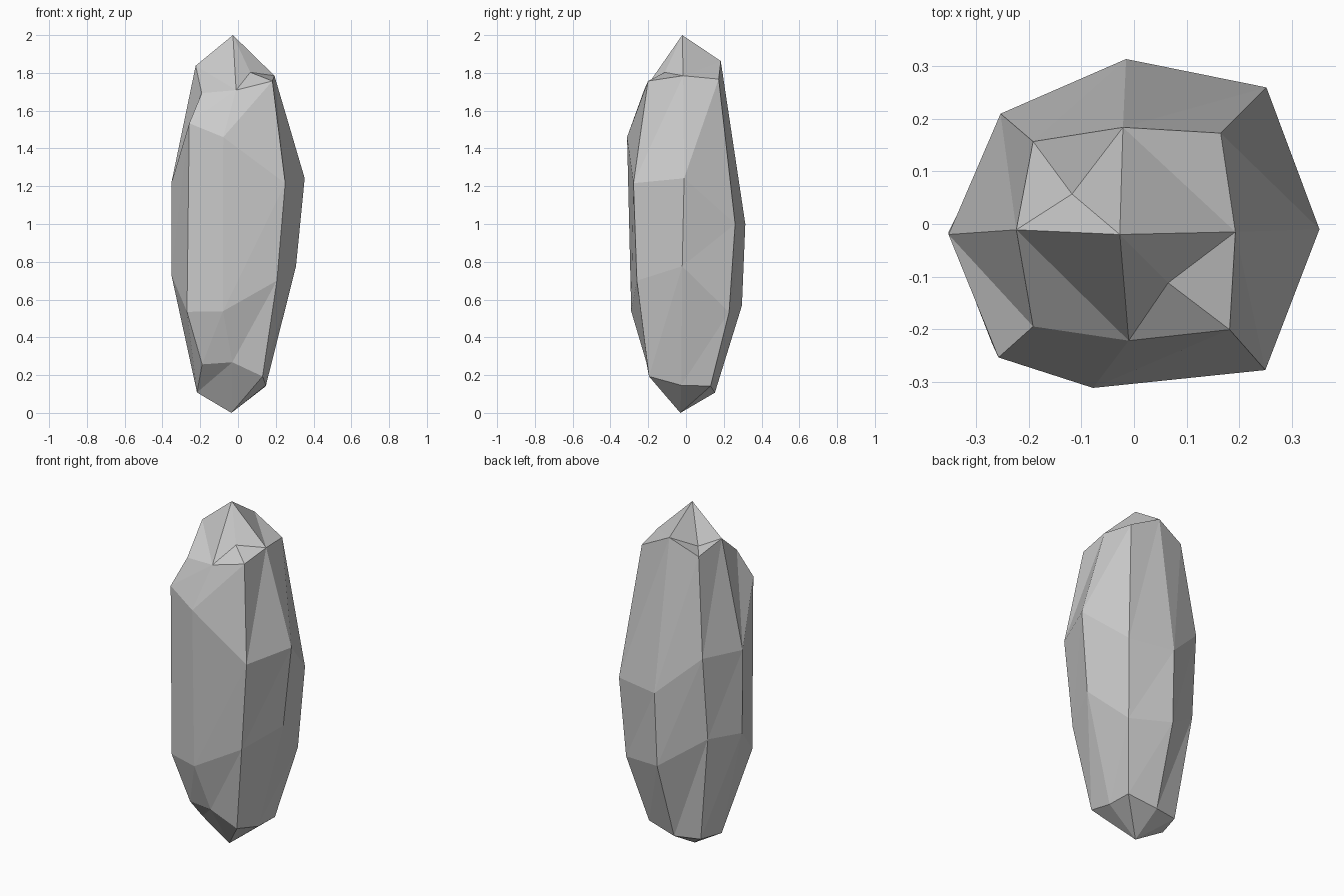
import bpy, bmesh

if "Cube" in bpy.data.objects:
    bpy.data.objects.remove(bpy.data.objects["Cube"])

# Cross-section rings, counter-clockwise from above:
# front, front right, right, back right, back, back left, left, front left
top = [(-.01, -.222, 1.709), (.182, -.201, 1.757), (.193, -.015, 1.785), (.165, .173, 1.767),
       (-.021, .184, 1.863), (-.192, .157, 1.786), (-.224, -.011, 1.838), (-.192, -.195, 1.693)]
upper = [(-.078, -.312, 1.46), (.25, -.278, 1.216), (.353, -.01, 1.242), (.252, .26, 1.0),
         (-.015, .314, 1.0), (-.254, .21, 1.225), (-.353, -.02, 1.216), (-.258, -.254, 1.533)]
lower = [(-.08, -.29, .538), (.206, -.26, .70), (.307, -.02, .776), (.228, .228, .533),
         (-.02, .296, .568), (-.26, .17, .74), (-.353, -.015, .732), (-.27, -.228, .535)]
bottom = [(-.03, -.21, .268), (.13, -.196, .193), (.148, -.025, .146), (.148, .13, .142),
          (-.03, .153, .107), (-.18, .12, .115), (-.217, -.02, .108), (-.19, -.171, .257)]

bm = bmesh.new()
rings = [[bm.verts.new(p) for p in ring] for ring in (top, upper, lower, bottom)]

# Triangulated side walls
for a, b in zip(rings, rings[1:]):
    for i in range(8):
        j = (i + 1) % 8
        bm.faces.new((a[i], b[i], a[j]))
        bm.faces.new((a[j], b[i], b[j]))


def fan(center, loop):
    """Triangles from a centre to each segment of an open strip."""
    for p, q in zip(loop, loop[1:]):
        bm.faces.new((center, p, q))


# Pointed crown: four chipped quarters around the tip
tip = bm.verts.new((-.027, -.02, 2.0))
t = rings[0]
fan(bm.verts.new((.065, -.112, 1.803)), [tip, t[0], t[1], t[2], tip])
fan(bm.verts.new((-.118, .057, 1.79)), [tip, t[4], t[5], t[6], tip])
for a, c, b in ((2, 3, 4), (6, 7, 0)):
    bm.faces.new((tip, t[a], t[b]))
    bm.faces.new((t[a], t[c], t[b]))

# Pointed base, with one quarter split across its corner
base = bm.verts.new((-.035, -.03, 0))
u = rings[3]
fan(base, [u[i] for i in range(6, -1, -1)])
bm.faces.new((base, u[0], u[6]))
bm.faces.new((u[0], u[7], u[6]))

bmesh.ops.recalc_face_normals(bm, faces=bm.faces)
mesh = bpy.data.meshes.new("crystal_rock")
bm.to_mesh(mesh)
bm.free()
bpy.context.collection.objects.link(bpy.data.objects.new("crystal_rock", mesh))
